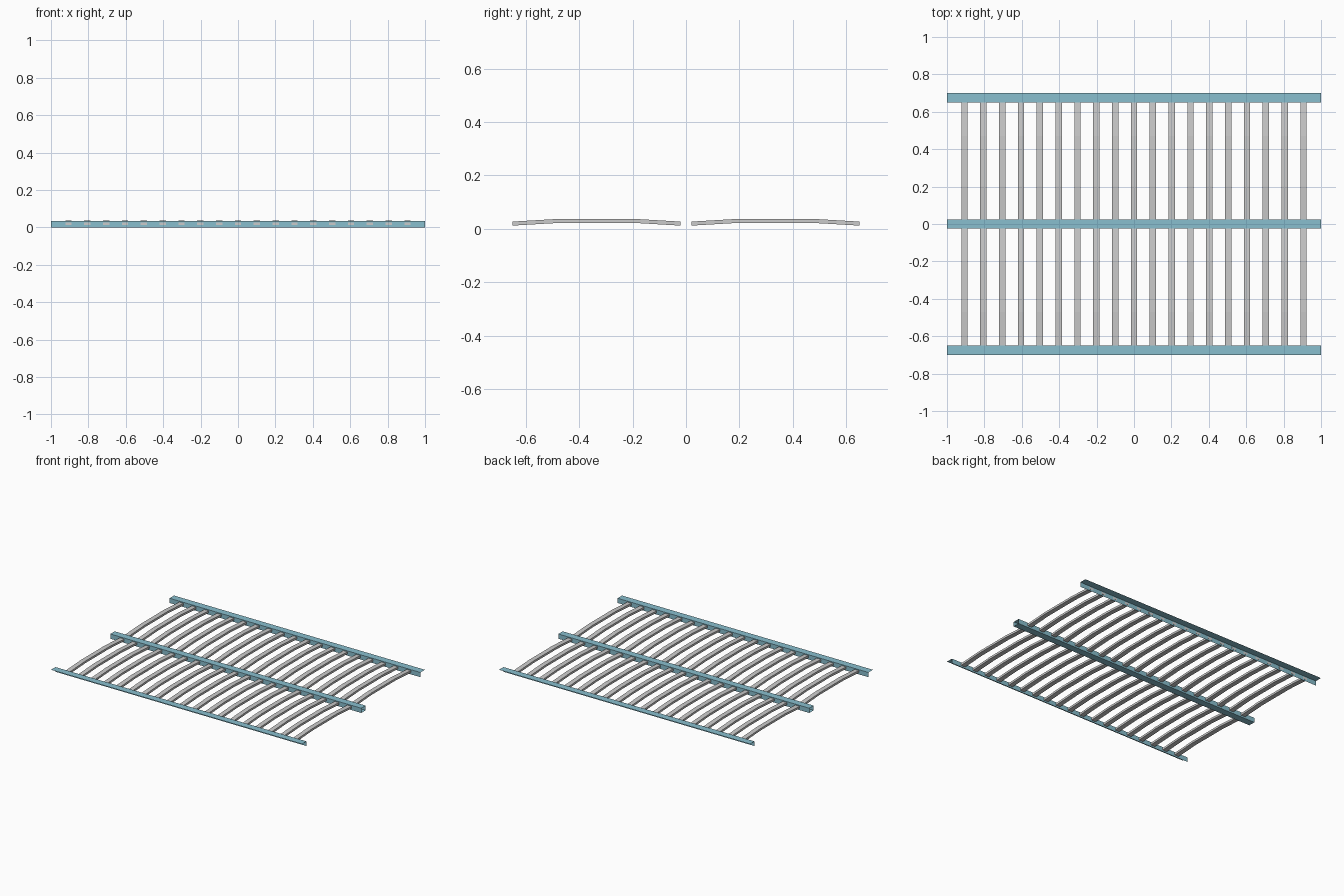
import bpy, bmesh

if "Cube" in bpy.data.objects:
    bpy.data.objects.remove(bpy.data.objects["Cube"])

blue = bpy.data.materials.new("blue_metal")
blue.diffuse_color = (0.25, 0.52, 0.62, 1)
blue.use_nodes = True
blue.node_tree.nodes["Principled BSDF"].inputs["Base Color"].default_value = blue.diffuse_color


def extrude_x(name, profile, x0, x1, closed, caps=False, mat=None):
    """Extrude a (y, z) profile along x; open profiles give thin sheet metal."""
    bm = bmesh.new()
    a = [bm.verts.new((x0, y, z)) for y, z in profile]
    b = [bm.verts.new((x1, y, z)) for y, z in profile]
    n = len(profile)
    for i in range(n if closed else n - 1):
        j = (i + 1) % n
        bm.faces.new((a[i], a[j], b[j], b[i]))
    if caps:
        bm.faces.new(a)
        bm.faces.new(b)
    bmesh.ops.recalc_face_normals(bm, faces=bm.faces)
    me = bpy.data.meshes.new(name)
    bm.to_mesh(me)
    bm.free()
    ob = bpy.data.objects.new(name, me)
    bpy.context.collection.objects.link(ob)
    if mat:
        me.materials.append(mat)
    return ob


H = 0.034       # rail height
INNER, OUTER = 0.649, 0.70
MID = 0.025     # half width of the centre rail

# Side rails: sheet angle, inner wall with a flange pointing outwards
for name, s in (("front_rail", -1), ("back_rail", 1)):
    extrude_x(name, [(s * INNER, 0), (s * INNER, H), (s * OUTER, H)],
              -1, 1, closed=False, mat=blue)

# Centre rail: open-ended thin tube
extrude_x("centre_rail", [(-MID, 0), (MID, 0), (MID, H), (-MID, H)],
          -1, 1, closed=True, mat=blue)

# Bowed slats, two rows of nineteen
COUNT, SPAN, WIDTH, THICK = 19, 0.906, 0.034, 0.015
bow = [(0.0215, 0.012), (0.20, 0.0225), (0.47, 0.0225), (0.65, 0.012)]
for row, s in (("front", -1), ("back", 1)):
    under = [(s * y, z) for y, z in bow]
    over = [(y, z + THICK) for y, z in reversed(under)]
    for i in range(COUNT):
        x = -SPAN + 2 * SPAN * i / (COUNT - 1)
        extrude_x(f"{row}_slat_{i + 1}", under + over,
                  x - WIDTH / 2, x + WIDTH / 2, closed=True, caps=True)
